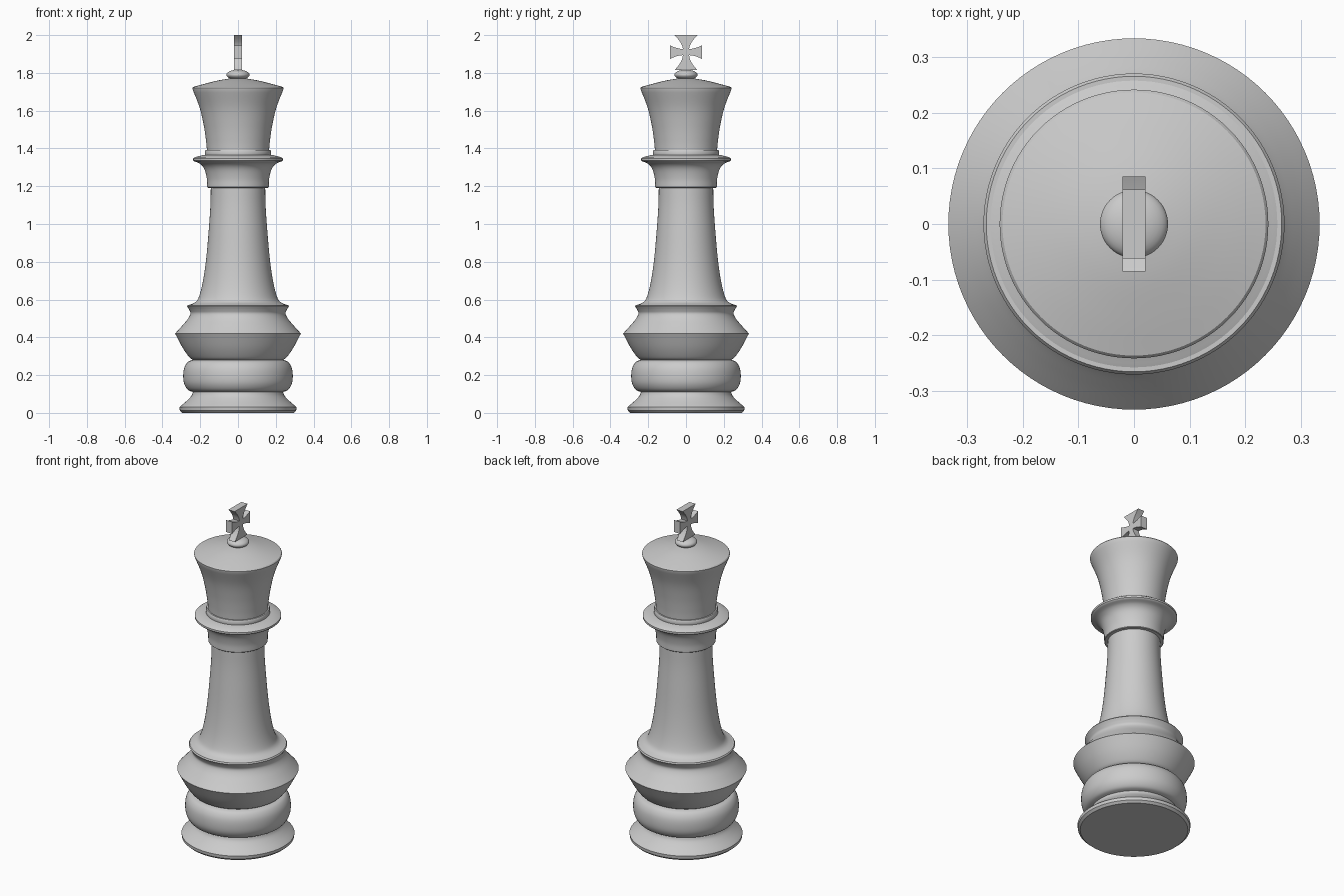
import bpy, bmesh, math
from mathutils import Vector

cube = bpy.data.objects.get("Cube")
if cube:
    bpy.data.objects.remove(cube, do_unlink=True)

grey = bpy.data.materials.new("light grey")
grey.use_nodes = True
grey.diffuse_color = (0.6, 0.6, 0.6, 1)
grey.node_tree.nodes["Principled BSDF"].inputs["Base Color"].default_value = (0.6, 0.6, 0.6, 1)


def curve(points, steps=6):
    """Smooth curve through a few (radius, height) points."""
    p = [Vector(q) for q in points]
    p = [2 * p[0] - p[1]] + p + [2 * p[-1] - p[-2]]
    out = []
    for a, b, c, d in zip(p, p[1:], p[2:], p[3:]):
        for i in range(steps):
            t = i / steps
            out.append(0.5 * (2 * b + (c - a) * t + (2 * a - 5 * b + 4 * c - d) * t * t
                              + (3 * b - a - 3 * c + d) * t ** 3))
    return out + [p[-2]]


def finish(name, bm, angle):
    bmesh.ops.recalc_face_normals(bm, faces=bm.faces)
    mesh = bpy.data.meshes.new(name)
    bm.to_mesh(mesh)
    bm.free()
    mesh.materials.append(grey)
    obj = bpy.data.objects.new(name, mesh)
    bpy.context.collection.objects.link(obj)
    bpy.ops.object.select_all(action='DESELECT')
    obj.select_set(True)
    bpy.context.view_layer.objects.active = obj
    bpy.ops.object.shade_smooth_by_angle(angle=math.radians(angle))


def lathe(name, profile, sides=96):
    """Closed solid turned round the z axis."""
    bm = bmesh.new()
    pts = [Vector((0, profile[0][1]))] + [Vector(p) for p in profile] + [Vector((0, profile[-1][1]))]
    verts = [bm.verts.new((p.x, 0, p.y)) for p in pts]
    edges = [bm.edges.new(pair) for pair in zip(verts, verts[1:])]
    bmesh.ops.spin(bm, geom=verts + edges, axis=(0, 0, 1), cent=(0, 0, 0),
                   angle=math.tau, steps=sides, use_merge=True)
    bmesh.ops.remove_doubles(bm, verts=bm.verts, dist=0.0001)
    finish(name, bm, 32)


# Foot and the rounded rings above it
lathe("foot", [(0.295, 0), (0.308, 0.012), (0.31, 0.03)]
      + curve([(0.305, 0.035), (0.27, 0.065), (0.247, 0.09), (0.238, 0.112)]))
lathe("round_ring", curve([(0.235, 0.11), (0.265, 0.122), (0.285, 0.155), (0.29, 0.198),
                           (0.284, 0.24), (0.265, 0.27), (0.235, 0.282)]))
lathe("wide_ring", curve([(0.238, 0.28), (0.258, 0.295), (0.293, 0.345), (0.333, 0.42)])
      + curve([(0.333, 0.42), (0.295, 0.462), (0.265, 0.498), (0.252, 0.525),
               (0.258, 0.545), (0.27, 0.565)]) + [(0.265, 0.572)])

# Tapering stem
lathe("stem", curve([(0.262, 0.57), (0.225, 0.587), (0.205, 0.62), (0.185, 0.7), (0.168, 0.82),
                     (0.154, 0.98), (0.146, 1.1), (0.144, 1.2)]))

# Collar: sleeve, flange and thin step
lathe("collar", [(0.144, 1.19), (0.16, 1.192)]
      + curve([(0.163, 1.195), (0.165, 1.24), (0.178, 1.29), (0.2, 1.318), (0.232, 1.332)])
      + [(0.237, 1.337), (0.237, 1.348), (0.228, 1.354), (0.18, 1.366)])
lathe("collar_step", [(0.174, 1.36), (0.176, 1.365), (0.176, 1.385), (0.172, 1.392)])

# Flared head with a shallow domed top
lathe("head", curve([(0.164, 1.385), (0.169, 1.44), (0.181, 1.52), (0.203, 1.615), (0.24, 1.712)])
      + [(0.241, 1.72)]
      + curve([(0.236, 1.726), (0.17, 1.744), (0.1, 1.761), (0.04, 1.771)]))

# Flattened bead
lathe("bead", [(0.061 * math.sin(a), 1.79 - 0.027 * math.cos(a))
               for a in (math.pi * i / 16 for i in range(1, 16))], 48)

# Cross with four flaring arms
bm = bmesh.new()
arms = [(0.062, 0.094), (0.085, 0.036), (0.06, 0.097), (0.085, 0.036)]  # length per side, half width
half_widths = [0.062, 0.036, 0.06, 0.036]
lengths = [0.09, 0.085, 0.095, 0.085]
outline = []
for k, (length, wide) in enumerate(zip(lengths, half_widths)):
    root, inner = 0.016, 0.016
    flare = [(inner + (length - inner) * t, root + (wide - root) * t ** 1.7)
             for t in (0, 0.25, 0.5, 0.75, 1)]
    side = [(-w, l) for l, w in flare] + [(w, l) for l, w in reversed(flare)]
    c, s = round(math.cos(k * math.pi / 2)), round(math.sin(k * math.pi / 2))
    outline += [(u * c + v * s, v * c - u * s) for u, v in side[:-1]]
face = bm.faces.new([bm.verts.new((-0.021, y, 1.91 + z)) for y, z in outline])
grown = bmesh.ops.extrude_face_region(bm, geom=[face])
bmesh.ops.translate(bm, vec=(0.042, 0, 0),
                    verts=[v for v in grown["geom"] if isinstance(v, bmesh.types.BMVert)])
finish("cross", bm, 30)
